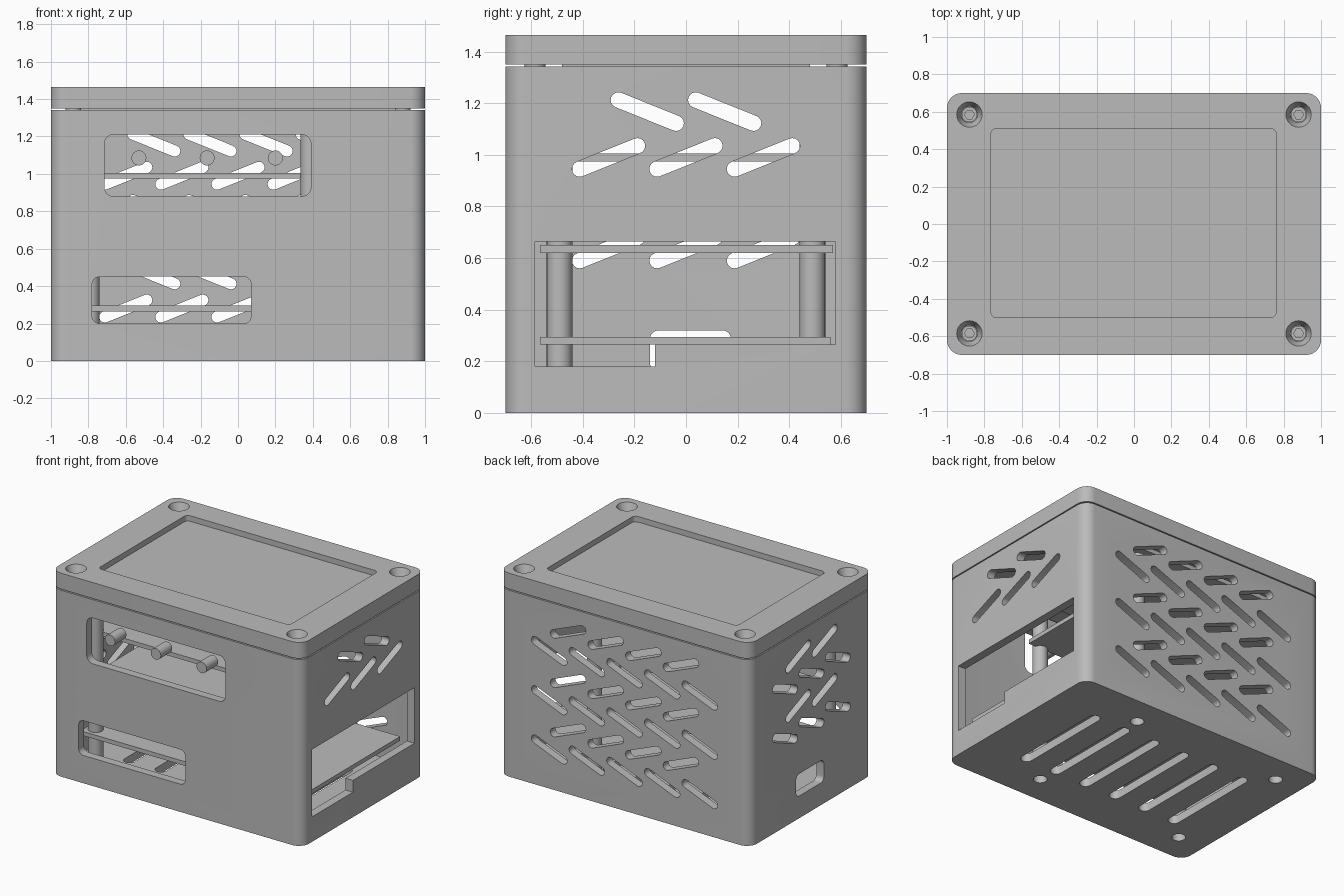
import bpy, bmesh, math
from mathutils import Vector

cube = bpy.data.objects.get("Cube")
if cube:
    bpy.data.objects.remove(cube)

grey = bpy.data.materials.new("plain grey")
grey.use_nodes = True
grey.diffuse_color = (0.5, 0.5, 0.5, 1)
grey.node_tree.nodes["Principled BSDF"].inputs["Base Color"].default_value = (0.5, 0.5, 0.5, 1)

AXES = {"x": lambda a, b, h: (h, a, b),
        "y": lambda a, b, h: (a, h, b),
        "z": lambda a, b, h: (a, b, h)}


# Outlines
def arc(cx, cy, r, start, sweep, n=8):
    return [(cx + r * math.cos(start + sweep * i / n),
             cy + r * math.sin(start + sweep * i / n)) for i in range(n + 1)]


def round_rect(x0, x1, y0, y1, r):
    q = math.pi / 2
    corners = [(x1 - r, y1 - r), (x0 + r, y1 - r), (x0 + r, y0 + r), (x1 - r, y0 + r)]
    return [p for i, c in enumerate(corners) for p in arc(*c, r, i * q, q)]


def rect(x0, x1, y0, y1):
    return [(x0, y0), (x1, y0), (x1, y1), (x0, y1)]


def circle(cx, cy, r, n=24):
    return arc(cx, cy, r, 0, math.tau, n)[:-1]


def slot(cx, cy, dx, dy, r):
    a = math.atan2(dy, dx)
    q = math.pi / 2
    return (arc(cx + dx, cy + dy, r, a - q, math.pi) +
            arc(cx - dx, cy - dy, r, a + q, math.pi))


# Mesh building
def prism(bm, outline, axis, lo, hi, end_scale=1):
    """Extrude an outline along an axis, optionally tapering the far end."""
    n = len(outline)
    mx = sum(p[0] for p in outline) / n
    my = sum(p[1] for p in outline) / n
    put = AXES[axis]
    a = [bm.verts.new(put(*p, lo)) for p in outline]
    b = [bm.verts.new(put(mx + (p[0] - mx) * end_scale, my + (p[1] - my) * end_scale, hi))
         for p in outline]
    faces = [bm.faces.new(a), bm.faces.new(b[::-1])]
    faces += [bm.faces.new((a[i], b[i], b[(i + 1) % n], a[(i + 1) % n])) for i in range(n)]
    bmesh.ops.recalc_face_normals(bm, faces=faces)


def make(name, parts):
    bm = bmesh.new()
    for part in parts:
        prism(bm, *part)
    mesh = bpy.data.meshes.new(name)
    bm.to_mesh(mesh)
    bm.free()
    mesh.materials.append(grey)
    ob = bpy.data.objects.new(name, mesh)
    bpy.context.collection.objects.link(ob)
    return ob


def activate(ob):
    bpy.ops.object.select_all(action="DESELECT")
    ob.select_set(True)
    bpy.context.view_layer.objects.active = ob


def cut(ob, parts):
    cutter = make("cutter", parts)
    cutter.hide_render = True
    mod = ob.modifiers.new("cut", "BOOLEAN")
    mod.operation = "DIFFERENCE"
    mod.solver = "EXACT"
    mod.object = cutter
    activate(ob)
    bpy.ops.object.modifier_apply(modifier=mod.name)
    bpy.data.objects.remove(cutter)


def smooth(ob):
    activate(ob)
    bpy.ops.object.shade_smooth_by_angle(angle=math.radians(30))


SCREWS = [(sx * 0.88, sy * 0.585) for sx in (-1, 1) for sy in (-1, 1)]
POSTS = [(x, sy * 0.49) for x in (-0.79, 0.385) for sy in (-1, 1)]
PITCH = 0.355  # spacing of the boards and of the vent rows


# Herringbone vents: rows of rising slots with falling slots between them
def vents(rows, wide, axis, lo, hi):
    parts = []
    for row in range(rows):
        z = 0.99 - row * PITCH
        for i in range(wide):
            u = (i - (wide - 1) / 2) * 0.3
            parts.append((slot(u, z, 0.112, 0.045, 0.03), axis, lo, hi))
            if i < wide - 1:
                parts.append((slot(u + 0.15, z + PITCH / 2, 0.112, -0.045, 0.03), axis, lo, hi))
    return parts


# Case body: hollow box, then wall and floor openings
body = make("case_body", [(round_rect(-1, 1, -0.7, 0.7, 0.08), "z", 0, 1.342)])
cut(body, [(round_rect(-0.94, 0.94, -0.64, 0.64, 0.03), "z", 0.06, 1.5)])

side_opening = [(-0.585, 0.18), (-0.12, 0.18), (-0.12, 0.265),
                (0.58, 0.265), (0.58, 0.665), (-0.585, 0.665)]
holes = vents(3, 5, "y", 0.6, 0.8)
holes += vents(2, 3, "x", -1.1, -0.9)
holes += vents(1, 3, "x", 0.9, 1.1)
holes += [(side_opening, "x", 0.9, 1.1),
          (round_rect(-0.14, 0.175, 0.16, 0.32, 0.035), "x", -1.1, -0.9),
          (round_rect(-0.715, 0.39, 0.88, 1.21, 0.05), "y", -0.8, -0.6),
          (round_rect(-0.78, 0.07, 0.2, 0.45, 0.04), "y", -0.8, -0.6)]
holes += [(slot((i - 2.5) * 0.25, 0, 0, 0.34, 0.04), "z", -0.1, 0.1) for i in range(6)]
holes += [(circle(x, y, 0.045), "z", -0.1, 0.1) for x, y in POSTS]
cut(body, holes)
smooth(body)

# Lid with a shallow panel recess and countersunk screw holes
lid = make("lid", [(round_rect(-1, 1, -0.7, 0.7, 0.08), "z", 1.35, 1.465)])
cut(lid, [(round_rect(-0.765, 0.76, -0.5, 0.51, 0.03), "z", 1.425, 1.6)] +
    [(circle(x, y, 0.07), "z", 1.47, 1.4, 0.62) for x, y in SCREWS])
cut(lid, [(circle(x, y, 0.043), "z", 1.3, 1.45) for x, y in SCREWS])
smooth(lid)
make("lid_lip", [(rect(-0.85, 0.85, -0.48, 0.48), "z", 1.32, 1.352)])

# Lid screws with hexagonal sockets, and their bosses
for x, y in SCREWS:
    screw = make("lid_screw", [(circle(x, y, 0.041), "z", 1.2, 1.4)])
    cut(screw, [(circle(x, y, 0.026, 6), "z", 1.37, 1.5)])
    smooth(screw)
    smooth(make("screw_boss", [(circle(x, y, 0.1), "z", 0.95, 1.34)]))

# Internal stack: standoff posts and three boards
for x, y in POSTS:
    smooth(make("standoff_post", [(circle(x, y, 0.05), "z", 0.058, 1.24)]))
make("lower_board", [(rect(-0.86, 0.9, -0.565, 0.56), "z", 0.265, 0.295)])
make("middle_board", [(rect(-0.86, 0.49, -0.565, 0.57), "z", 0.62, 0.65)])
make("upper_board", [(rect(-0.86, 0.49, -0.48, 0.565), "z", 0.975, 1.005)])

# Control knobs in the upper front window
for x in (-0.53, -0.165, 0.2):
    smooth(make("control_knob", [(circle(x, 1.085, 0.04), "y", -0.7, -0.57)]))
